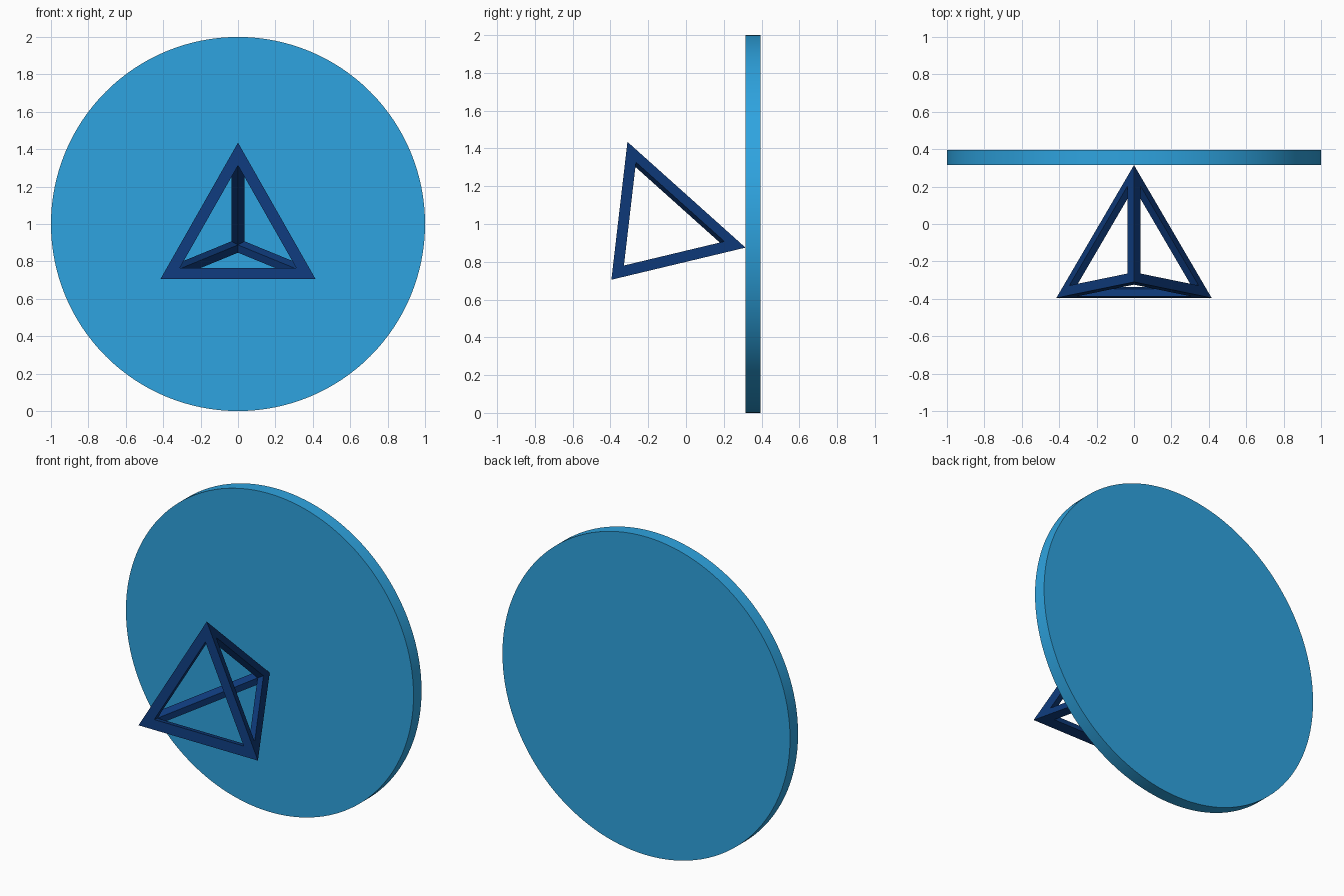
import bpy, bmesh, math
from mathutils import Vector

if "Cube" in bpy.data.objects:
    bpy.data.objects.remove(bpy.data.objects["Cube"])


def material(name, rgb):
    m = bpy.data.materials.new(name)
    m.diffuse_color = (*rgb, 1)
    m.use_nodes = True
    m.node_tree.nodes["Principled BSDF"].inputs["Base Color"].default_value = m.diffuse_color
    return m


light_blue = material("light blue", (0.028, 0.371, 0.745))
navy = material("navy blue", (0.0044, 0.042, 0.195))

# Round backing disc, standing upright
bpy.ops.mesh.primitive_cylinder_add(vertices=128, radius=1, depth=0.08,
                                    location=(0, 0.355, 1), rotation=(math.pi / 2, 0, 0))
disc = bpy.context.object
disc.name = "backing_disc"
disc.data.materials.append(light_blue)
bpy.ops.object.shade_smooth_by_angle(angle=math.radians(30))

# Open tetrahedron frame: each face gets a triangular hole, struts have a diamond section
WIDTH, DEPTH = 0.06, 0.04
corners = [Vector(p) for p in ((0, -0.31, 1.435), (-0.415, -0.395, 0.705),
                               (0.415, -0.395, 0.705), (0, 0.315, 0.875))]
centre = sum(corners, Vector()) / 4


def shrink(points, middle, inradius, distance):
    """Move every side of a shape inwards by the distance."""
    return [p.lerp(middle, distance / inradius) for p in points]


edge = (corners[1] - corners[2]).length
bm = bmesh.new()
outer = [bm.verts.new(p) for p in corners]
inner = [bm.verts.new(p) for p in shrink(corners, centre, edge / math.sqrt(24), DEPTH)]
for skip in range(4):
    ids = [i for i in range(4) if i != skip]
    tri = [corners[i] for i in ids]
    middle = sum(tri, Vector()) / 3
    hole = [bm.verts.new(p) for p in shrink(tri, middle, edge / math.sqrt(12), WIDTH)]
    for k in range(3):
        n = (k + 1) % 3
        a, b = ids[k], ids[n]
        bm.faces.new((outer[a], outer[b], hole[n], hole[k]))
        bm.faces.new((hole[k], hole[n], inner[b], inner[a]))
bmesh.ops.recalc_face_normals(bm, faces=bm.faces)
mesh = bpy.data.meshes.new("tetrahedron_frame")
bm.to_mesh(mesh)
bm.free()
mesh.materials.append(navy)
frame = bpy.data.objects.new("tetrahedron_frame", mesh)
bpy.context.collection.objects.link(frame)
